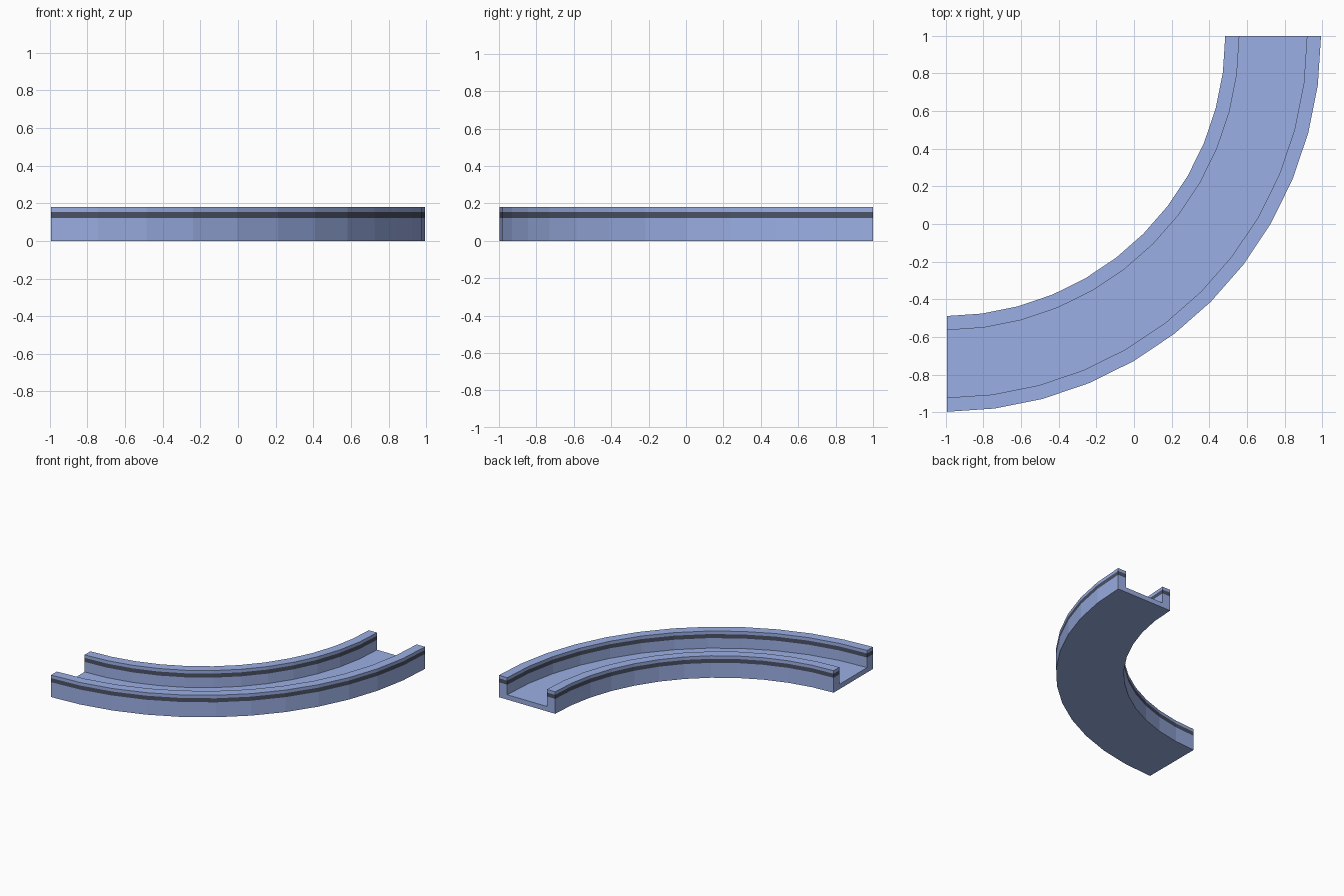
import bpy, bmesh, math

if "Cube" in bpy.data.objects:
    bpy.data.objects.remove(bpy.data.objects["Cube"])

SEGMENTS = 12                                  # flat facets over the quarter turn
CENTRE = (-1.004, 1.0)
X_END = -0.995                                 # left end is trimmed here
R_IN, R_OUT, WALL = 1.489, 1.998, 0.075
FLOOR, BAND_LOW, BAND_TOP, TOP = 0.04, 0.122, 0.155, 0.18

# Channel cross-section as (radius, height); the walls are split at the band
a, b, c, d = R_IN, R_IN + WALL, R_OUT - WALL, R_OUT
profile = [(a, 0), (d, 0),
           (d, BAND_LOW), (d, BAND_TOP), (d, TOP),
           (c, TOP), (c, BAND_TOP), (c, BAND_LOW),
           (c, FLOOR), (b, FLOOR),
           (b, BAND_LOW), (b, BAND_TOP), (b, TOP),
           (a, TOP), (a, BAND_TOP), (a, BAND_LOW)]
# End-face pieces: trough, band and rim of each wall
caps = [(0, 1, 2, 7, 8, 9, 10, 15),
        (2, 3, 6, 7), (3, 4, 5, 6),
        (10, 11, 14, 15), (11, 12, 13, 14)]

bm = bmesh.new()
rings = []
for i in range(SEGMENTS + 1):
    t = -math.pi / 2 * (1 - i / SEGMENTS)
    rings.append([bm.verts.new((max(X_END, CENTRE[0] + r * math.cos(t)),
                                CENTRE[1] + r * math.sin(t), z))
                  for r, z in profile])

# Sweep the section around the bend and close both ends
n = len(profile)
for r0, r1 in zip(rings, rings[1:]):
    for j in range(n):
        k = (j + 1) % n
        bm.faces.new((r0[j], r0[k], r1[k], r1[j]))
for ring in (rings[0], rings[-1]):
    for cap in caps:
        bm.faces.new([ring[j] for j in cap])
bmesh.ops.recalc_face_normals(bm, faces=bm.faces)

# Dark stripe around the walls
for f in bm.faces:
    if all(BAND_LOW - 1e-4 < v.co.z < BAND_TOP + 1e-4 for v in f.verts):
        f.material_index = 1

mesh = bpy.data.meshes.new("curved_track")
bm.to_mesh(mesh)
bm.free()
for name, colour in (("blue_body", (0.33, 0.43, 0.78, 1)),
                     ("dark_stripe", (0.07, 0.085, 0.13, 1))):
    mat = bpy.data.materials.new(name)
    mat.diffuse_color = colour
    mat.use_nodes = True
    mat.node_tree.nodes["Principled BSDF"].inputs["Base Color"].default_value = mat.diffuse_color
    mesh.materials.append(mat)
track = bpy.data.objects.new("curved_track", mesh)
bpy.context.collection.objects.link(track)
